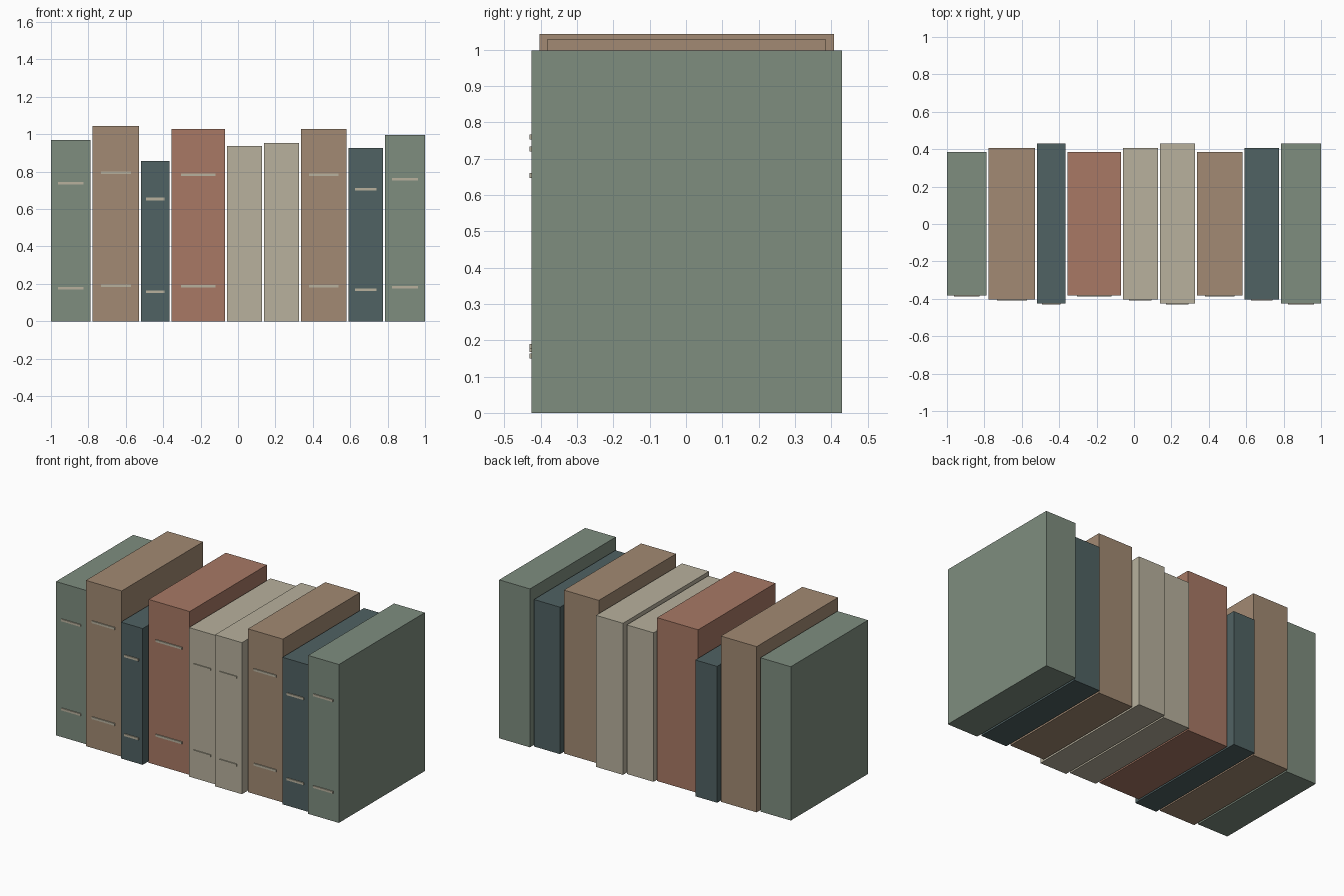
import bpy

cube = bpy.data.objects.get("Cube")
if cube:
    bpy.data.objects.remove(cube, do_unlink=True)


def make_material(name, rgb):
    """Flat material from 0-255 display values, stored as linear."""
    linear = [((c / 255 + 0.055) / 1.055) ** 2.4 for c in rgb] + [1]
    mat = bpy.data.materials.new(name)
    mat.use_nodes = True
    mat.diffuse_color = linear
    bsdf = next(n for n in mat.node_tree.nodes if n.type == "BSDF_PRINCIPLED")
    bsdf.inputs["Base Color"].default_value = linear
    return mat


def box(name, x, y, z, mat):
    """Box spanning three (low, high) ranges."""
    bpy.ops.mesh.primitive_cube_add(size=1)
    obj = bpy.context.object
    obj.name = name
    obj.location = [(lo + hi) / 2 for lo, hi in (x, y, z)]
    obj.scale = [hi - lo for lo, hi in (x, y, z)]
    obj.data.materials.append(mat)
    return obj


sage = make_material("sage green", (126, 141, 127))
tan = make_material("tan", (162, 138, 115))
slate = make_material("dark slate", (80, 98, 99))
rust = make_material("rust red", (168, 121, 101))
cream = make_material("cream", (184, 177, 157))

# Books along the shelf: left edge, right edge, height, cover
books = [
    (-1.0, -0.788, 0.968, sage),
    (-0.777, -0.528, 1.043, tan),
    (-0.518, -0.366, 0.858, slate),
    (-0.355, -0.069, 1.028, rust),
    (-0.059, 0.127, 0.938, cream),
    (0.138, 0.325, 0.954, cream),
    (0.337, 0.58, 1.028, tan),
    (0.592, 0.774, 0.925, slate),
    (0.786, 1.0, 0.997, sage),
]

# Front and back of the covers step through three depths
depths = [(-0.382, 0.386), (-0.403, 0.407), (-0.425, 0.43)]

for i, (left, right, height, cover) in enumerate(books):
    front, back = depths[i % 3]
    box(f"book_{i + 1}", (left, right), (front, back), (0, height), cover)
    # Raised spine bands
    middle, half = (left + right) / 2, (right - left) * 0.32
    for label, level in (("lower", 0.183), ("upper", 0.762)):
        z = height * level
        box(f"{label}_spine_band_{i + 1}", (middle - half, middle + half),
            (front - 0.006, front + 0.002), (z - 0.007, z + 0.007), cream)
